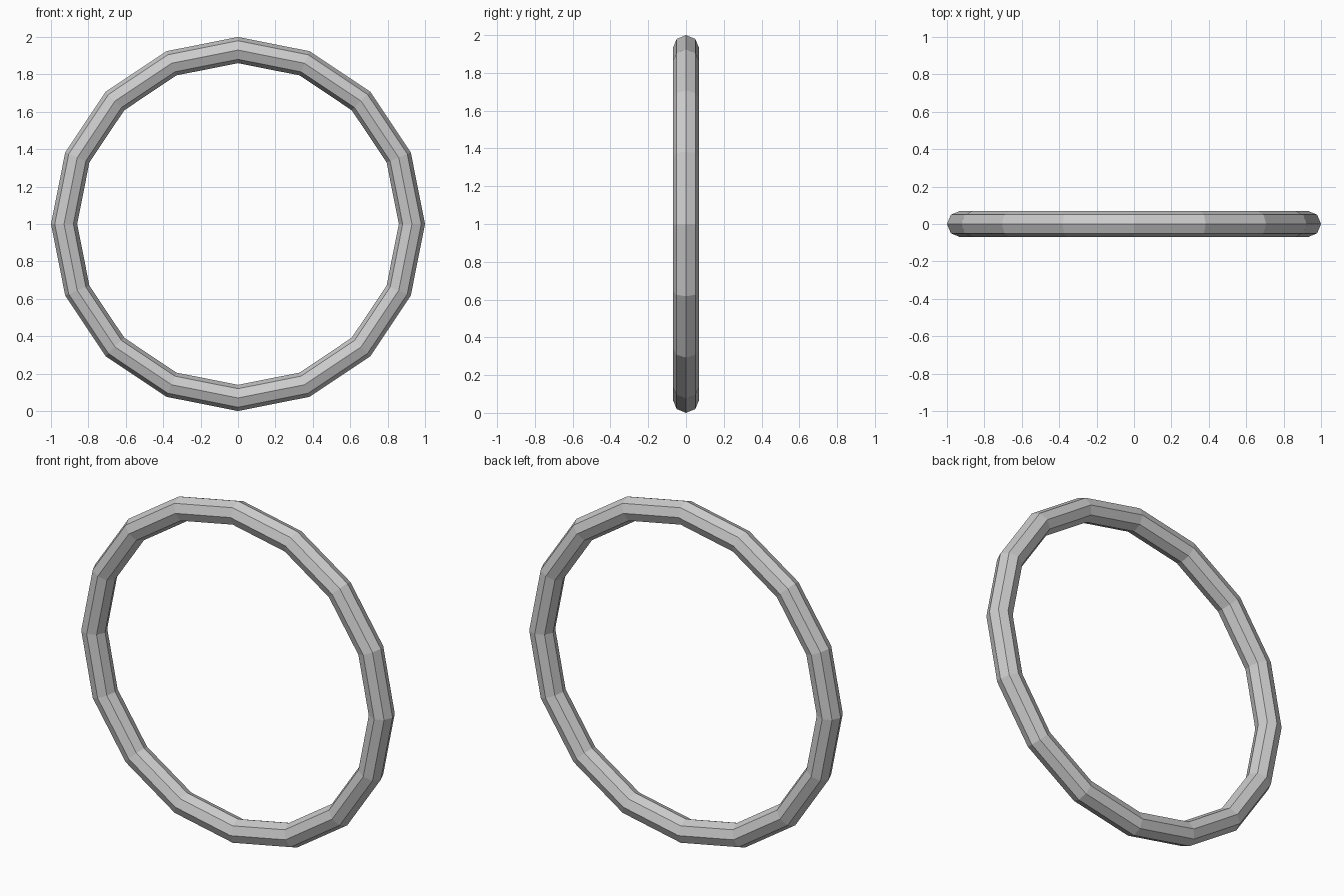
import bpy
from math import pi

if "Cube" in bpy.data.objects:
    bpy.data.objects.remove(bpy.data.objects["Cube"])

# Low-poly ring: 16 segments around, octagonal tube, standing upright
bpy.ops.mesh.primitive_torus_add(
    major_segments=16, minor_segments=8,
    major_radius=0.93, minor_radius=0.07,
    location=(0, 0, 1), rotation=(pi / 2, 0, 0))
ring = bpy.context.object
ring.name = "ring"
bpy.ops.object.transform_apply(location=False, rotation=True, scale=True)
bpy.ops.object.shade_flat()
